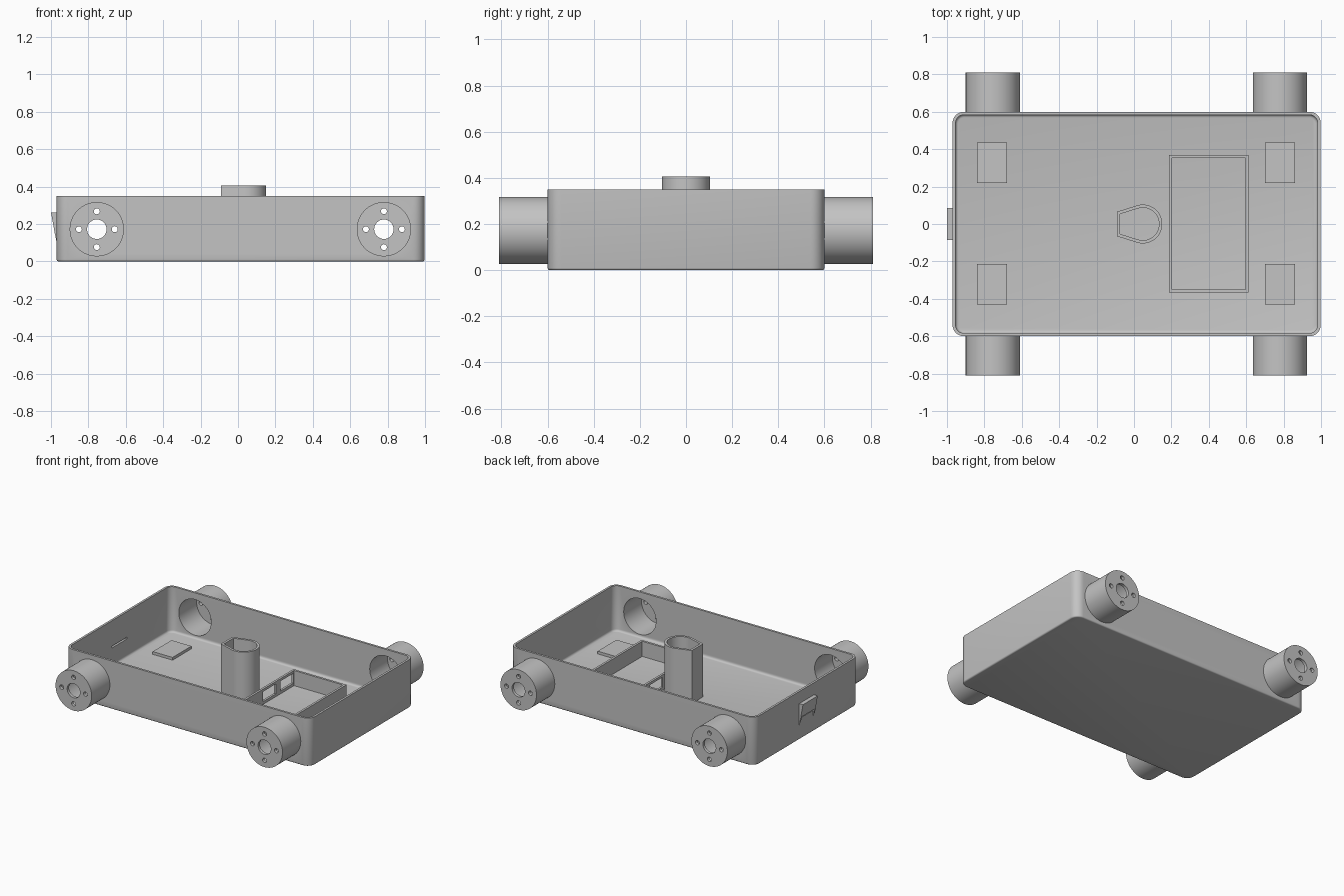
import bpy
import bmesh
from math import cos, sin, pi, radians

cube = bpy.data.objects.get("Cube")
if cube:
    bpy.data.objects.remove(cube, do_unlink=True)

grey = bpy.data.materials.new("plain_grey")
grey.use_nodes = True
COLOUR = (0.55, 0.55, 0.55, 1)
grey.diffuse_color = COLOUR
grey.node_tree.nodes["Principled BSDF"].inputs["Base Color"].default_value = COLOUR


def arc(cx, cy, r, start, end, n):
    angles = [radians(start + (end - start) * i / n) for i in range(n + 1)]
    return [(cx + r * cos(a), cy + r * sin(a)) for a in angles]


def rect(x0, x1, y0, y1):
    return [(x0, y0), (x1, y0), (x1, y1), (x0, y1)]


def round_rect(x0, x1, y0, y1, r):
    return (arc(x1 - r, y1 - r, r, 0, 90, 8) + arc(x0 + r, y1 - r, r, 90, 180, 8)
            + arc(x0 + r, y0 + r, r, 180, 270, 8) + arc(x1 - r, y0 + r, r, 270, 360, 8))


def circle(cx, cy, r, n):
    return arc(cx, cy, r, 0, 360, n)[:-1]


def prism(name, outline, z0, z1, bottom_round=0):
    """Extrude an outline from z0 to z1, optionally rounding the lower rim."""
    bm = bmesh.new()
    face = bm.faces.new([bm.verts.new((x, y, z0)) for x, y in outline])
    top = bmesh.ops.extrude_face_region(bm, geom=[face])["geom"]
    for v in top:
        if isinstance(v, bmesh.types.BMVert):
            v.co.z = z1
    bmesh.ops.recalc_face_normals(bm, faces=bm.faces)
    if bottom_round:
        rim = [e for e in bm.edges if all(v.co.z == e.verts[0].co.z < (z0 + z1) / 2 for v in e.verts)]
        bmesh.ops.bevel(bm, geom=rim, offset=bottom_round, segments=3, profile=0.5, affect='EDGES')
    mesh = bpy.data.meshes.new(name)
    bm.to_mesh(mesh)
    bm.free()
    mesh.materials.append(grey)
    obj = bpy.data.objects.new(name, mesh)
    bpy.context.collection.objects.link(obj)
    return obj


def cut(obj, *cutters):
    """Subtract each cutter in turn and discard it."""
    for cutter in cutters:
        cutter.hide_render = True
        mod = obj.modifiers.new("cut", 'BOOLEAN')
        mod.operation, mod.solver, mod.object = 'DIFFERENCE', 'EXACT', cutter
        bpy.context.view_layer.update()
        bpy.context.view_layer.objects.active = obj
        bpy.ops.object.modifier_apply(modifier=mod.name)
        bpy.data.objects.remove(cutter, do_unlink=True)


FLOOR, RIM = 0.02, 0.35
AXLES, AXLE_Z, SIDE = (-0.755, 0.78), 0.172, 0.6

# Open tray body with rounded corners
body = prism("chassis_tray", round_rect(-0.97, 0.998, -SIDE, SIDE, 0.06), 0, RIM, 0.01)
cut(body, prism("cavity", round_rect(-0.954, 0.982, -0.584, 0.584, 0.045), FLOOR, 0.5, 0.015))

# Bores through the long walls and a slot in the end wall
for x in AXLES:
    bore = prism("bore", circle(0, 0, 0.13, 48), -0.9, 0.9)
    bore.location = (x, 0, AXLE_Z)
    bore.rotation_euler.x = pi / 2
    cut(body, bore)
cut(body, prism("slot", rect(-1.1, -0.9, -0.085, 0.085), 0.152, 0.165))

# Hollow motor mounts with a drilled end plate
mount = prism("motor_mount", circle(0, 0, 0.145, 64), 0, 0.21)
cut(mount, prism("bore", circle(0, 0, 0.13, 48), -0.1, 0.188),
    prism("shaft_hole", circle(0, 0, 0.052, 32), 0.1, 0.3))
for i in range(4):
    a = i * pi / 2
    cut(mount, prism("screw_hole", circle(0.096 * cos(a), 0.096 * sin(a), 0.016, 16), 0.1, 0.3))
mounts = [mount] + [bpy.data.objects.new("motor_mount", mount.data) for _ in range(3)]
for obj, (x, side) in zip(mounts, [(x, s) for x in AXLES for s in (-1, 1)]):
    if obj is not mount:
        bpy.context.collection.objects.link(obj)
    obj.location = (x, side * SIDE, AXLE_Z)
    obj.rotation_euler.x = -side * pi / 2
    obj.name = ("front" if side < 0 else "back") + ("_right" if x < 0 else "_left") + "_motor_mount"

# Floor pads beside each mount
for x in (-0.76, 0.78):
    for y in (-0.322, 0.328):
        prism("floor_pad", rect(x - 0.08, x + 0.08, y - 0.108, y + 0.108), FLOOR - 0.005, 0.04)


# Hollow post, rounded on one side and tapering to a flat
def teardrop(gap):
    return ([(-0.092 + gap, 0.065 - gap * 0.7), (-0.092 + gap, -0.065 + gap * 0.7)]
            + arc(0.047, 0, 0.104 - gap, -106, 106, 28))


post = prism("hollow_post", teardrop(0), FLOOR - 0.005, 0.405)
cut(post, prism("post_bore", teardrop(0.017), FLOOR, 0.5))

# Battery bay frame with two windows in one wall
bay = prism("battery_bay", rect(0.187, 0.613, -0.366, 0.37), FLOOR - 0.005, 0.13)
cut(bay, prism("bay_space", rect(0.203, 0.597, -0.35, 0.354), -0.1, 0.5))
for y in (0.0, 0.2):
    cut(bay, prism("window", rect(0.1, 0.3, y, y + 0.145), 0.04, 0.112))


# End hood: a wedge above the slot and two small ribs below it
def wedge(name, profile, y0, y1):
    obj = prism(name, profile, -y1, -y0)
    obj.rotation_euler.x = pi / 2
    return obj


wedge("slot_hood", [(-1, 0.262), (-0.969, 0.262), (-0.969, 0.165), (-0.982, 0.165)], -0.085, 0.085)
for y in (-0.085, 0.073):
    wedge("hood_rib", [(-0.983, 0.165), (-0.969, 0.165), (-0.969, 0.1)], y, y + 0.012)

# Smooth the rounded surfaces, keep hard edges
bpy.ops.object.select_all(action='DESELECT')
for obj in bpy.context.collection.objects:
    if obj.type == 'MESH' and grey.name in obj.data.materials:
        obj.select_set(True)
        bpy.context.view_layer.objects.active = obj
bpy.ops.object.shade_smooth_by_angle(angle=radians(32))
